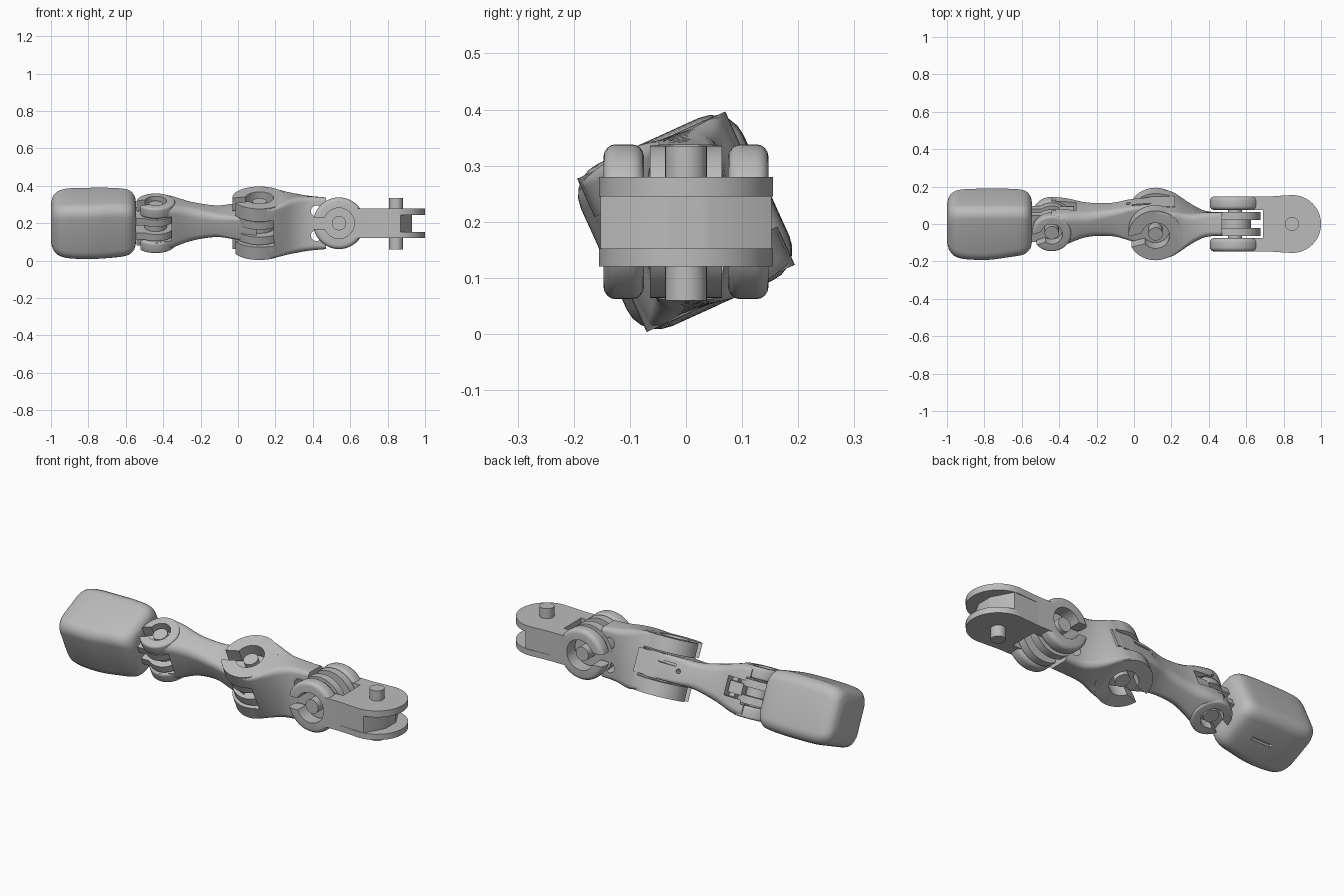
import bpy, bmesh, math
from mathutils import Matrix, Vector

if "Cube" in bpy.data.objects:
    bpy.data.objects.remove(bpy.data.objects["Cube"])

grey = bpy.data.materials.new("plain_grey")
grey.use_nodes = True
grey.diffuse_color = (0.5, 0.5, 0.5, 1)
grey.node_tree.nodes["Principled BSDF"].inputs["Base Color"].default_value = (0.5, 0.5, 0.5, 1)

TILT = math.radians(24.4)
SIDE = math.pi / 2
made = []


def frame(angle):
    """Frame whose local z is the hinge axis, tilted about the finger's long axis."""
    return Matrix.Translation((0, 0, 0.2)) @ Matrix.Rotation(angle, 4, 'X')


def to_object(bm, name):
    bmesh.ops.recalc_face_normals(bm, faces=bm.faces)
    mesh = bpy.data.meshes.new(name)
    bm.to_mesh(mesh)
    bm.free()
    mesh.materials.append(grey)
    obj = bpy.data.objects.new(name, mesh)
    bpy.context.collection.objects.link(obj)
    return obj


def box(lo, hi, name="box", bevel=0):
    bm = bmesh.new()
    bmesh.ops.create_cube(bm, size=1)
    for v in bm.verts:
        v.co = [lo[i] if v.co[i] < 0 else hi[i] for i in range(3)]
    if bevel:
        bmesh.ops.bevel(bm, geom=bm.edges[:], offset=bevel, segments=4, profile=0.5, affect='EDGES')
    return to_object(bm, name)


def disc(x, r, z0, z1, name="disc", y=0, bevel=0, turn=None):
    bm = bmesh.new()
    bmesh.ops.create_cone(bm, cap_ends=True, segments=48, radius1=r, radius2=r, depth=z1 - z0)
    if bevel:
        rims = [e for e in bm.edges if abs(e.verts[0].co.z - e.verts[1].co.z) < 1e-4]
        bmesh.ops.bevel(bm, geom=rims, offset=bevel, segments=4, profile=0.5, affect='EDGES')
    bm.transform(Matrix.Translation((0, 0, (z0 + z1) / 2)))
    if turn:
        bm.transform(turn)
    bm.transform(Matrix.Translation((x, y, 0)))
    return to_object(bm, name)


def prism(points, z0, z1, name="prism"):
    bm = bmesh.new()
    face = bm.faces.new([bm.verts.new((x, y, z0)) for x, y in points])
    top = bmesh.ops.extrude_face_region(bm, geom=[face])["geom"]
    bmesh.ops.translate(bm, vec=(0, 0, z1 - z0), verts=[v for v in top if isinstance(v, bmesh.types.BMVert)])
    return to_object(bm, name)


def loft(stations, name, steps=5):
    """Rounded-rectangle sections (x, y0, y1, half height, corner radius, twist) joined smoothly."""
    P = [Vector(s) for s in stations]
    rows = []
    for i in range(len(P) - 1):
        a, b, c, d = P[max(i - 1, 0)], P[i], P[i + 1], P[min(i + 2, len(P) - 1)]
        for k in range(steps):
            t = k / steps
            rows.append(0.5 * (2 * b + (c - a) * t + (2 * a - 5 * b + 4 * c - d) * t * t
                               + (3 * b - a - 3 * c + d) * t ** 3))
    rows.append(P[-1])
    bm = bmesh.new()
    rings = []
    for x, y0, y1, h, r, twist in rows:
        r = min(r, 0.48 * (y1 - y0), 0.95 * h)
        rot = Matrix.Rotation(twist, 3, 'X')
        ring = []
        for q, (cy, cz) in enumerate([(y1 - r, h - r), (y0 + r, h - r), (y0 + r, r - h), (y1 - r, r - h)]):
            for k in range(6):
                a = (q + k / 5) * math.pi / 2
                ring.append(bm.verts.new(rot @ Vector((x, cy + r * math.cos(a), cz + r * math.sin(a)))))
        rings.append(ring)
    for A, B in zip(rings, rings[1:]):
        for i in range(len(A)):
            j = (i + 1) % len(A)
            bm.faces.new((A[i], A[j], B[j], B[i]))
    bm.faces.new(rings[0])
    bm.faces.new(rings[-1])
    return to_object(bm, name)


def combine(obj, other, op='DIFFERENCE'):
    mod = obj.modifiers.new("combine", 'BOOLEAN')
    mod.operation, mod.solver, mod.object = op, 'EXACT', other
    deps = bpy.context.evaluated_depsgraph_get()
    deps.update()
    mesh = bpy.data.meshes.new_from_object(obj.evaluated_get(deps))
    obj.modifiers.clear()
    obj.data = mesh
    bpy.data.objects.remove(other)


def place(obj, angle):
    obj.matrix_world = frame(angle)
    made.append(obj)


def fork(body, x, r, inner, outer, hole, mouth, bevel=0):
    """Adds two open-hook hinge cheeks to a body and clears the gap between them."""
    for s in (-1, 1):
        z0, z1 = sorted((s * inner, s * outer))
        combine(body, disc(x, r, z0, z1, bevel=bevel), 'UNION')
    combine(body, disc(x, r + 0.008, -inner, inner))
    combine(body, disc(x, hole, -0.3, 0.3))
    slot = box((0, -0.032, -0.3), (r * 1.3, 0.032, 0.3))
    slot.data.transform(Matrix.Translation((x, 0, 0)) @ Matrix.Rotation(mouth, 4, 'Z'))
    combine(body, slot)


def tongue(name, x, r, half, reach, angle, pin):
    """Twin hinge plates on a smaller core, with the hinge pin."""
    for side, s in (("lower", -1), ("upper", 1)):
        z0, z1 = sorted((s * 0.022, s * half))
        plate = disc(x, r, z0, z1, f"{name}_{side}_plate")
        combine(plate, box((min(x, reach), -r * 0.8, z0), (max(x, reach), r * 0.8, z1)), 'UNION')
        place(plate, angle)
    place(disc(x, r * 0.62, -0.022, 0.022, name + "_core"), angle)
    place(disc(x, 0.038, -pin, pin, name + "_pin"), angle)


# Knuckle: hooks on a sideways hinge, joined to the mounting block
arms = box((0.6, -0.08, -0.147), (0.72, 0.08, 0.147), "knuckle_hooks")
fork(arms, 0.54, 0.138, 0.075, 0.147, 0.082, math.pi, 0.022)
combine(arms, box((0.4, -0.2, -0.075), (0.69, 0.2, 0.075)))
place(arms, SIDE)

for name, z0, z1 in (("knuckle_bottom_plate", -0.08, -0.048), ("knuckle_top_plate", 0.045, 0.08)):
    plate = disc(0.845, 0.155, z0, z1, name)
    combine(plate, prism([(0.69, -0.145), (0.845, -0.155), (0.845, 0.155), (0.69, 0.145)], z0, z1), 'UNION')
    place(plate, 0)
core = prism([(0.69, -0.145), (0.87, -0.152), (0.93, -0.045), (0.93, 0.042), (0.87, 0.152), (0.69, 0.145)],
             -0.048, 0.045, "knuckle_core")
along = Matrix.Rotation(SIDE, 4, 'Y')
for y in (-0.018, 0.016):
    for z in (-0.034, 0, 0.033):
        bore = disc(0.9, 0.012, -0.08, 0.08, y=y, turn=along)
        bore.data.transform(Matrix.Translation((0, 0, z)))
        combine(core, bore)
place(core, 0)
place(disc(0.845, 0.037, -0.14, 0.135, "mount_pin"), 0)

# Inner link: twists from the tilted hook hinge to the sideways tongue
inner = loft([(0.115, -0.143, 0.143, 0.15, 0.012, 0), (0.2, -0.13, 0.13, 0.15, 0.02, 0),
              (0.3, -0.085, 0.085, 0.152, 0.035, -TILT * 0.45), (0.38, -0.066, 0.066, 0.145, 0.03, -TILT * 0.9),
              (0.47, -0.062, 0.062, 0.138, 0.02, -TILT)], "inner_link")
fork(inner, 0.115, 0.145, 0.075, 0.15, 0.075, math.radians(195))
for z in (-0.065, 0.065):
    hole = disc(0.42, 0.03, -0.3, 0.3, y=z, turn=None)
    hole.data.transform(Matrix.Rotation(SIDE - TILT, 4, 'X'))
    combine(inner, hole)
combine(inner, disc(0.54, 0.082, -0.3, 0.3, turn=Matrix.Rotation(SIDE - TILT, 4, 'X')))
place(inner, TILT)
tongue("inner_link_hinge", 0.54, 0.136, 0.064, 0.47, SIDE, 0.13)

# Outer link: slim neck between two tilted hinges
outer = loft([(-0.44, -0.1, 0.11, 0.132, 0.03, 0), (-0.36, -0.075, 0.108, 0.127, 0.04, 0),
              (-0.25, -0.048, 0.098, 0.098, 0.045, 0), (-0.12, -0.052, 0.105, 0.07, 0.035, 0),
              (-0.02, -0.075, 0.122, 0.067, 0.02, 0), (0.1, -0.11, 0.132, 0.066, 0.01, 0)], "outer_link")
fork(outer, -0.44, 0.104, 0.07, 0.132, 0.058, math.radians(200), 0.012)
combine(outer, box((-0.6, 0.055, -0.05), (-0.31, 0.2, 0.05)))
combine(outer, box((-0.01, 0.11, 0.02), (0.09, 0.2, 0.032)))
combine(outer, disc(-0.03, 0.012, -0.05, 0.05, y=0.11, turn=Matrix.Rotation(SIDE, 4, 'X')))
place(outer, TILT)
place(box((-0.4, 0.05, -0.03), (-0.32, 0.09, 0.03), "tendon_anchor"), TILT)
tongue("outer_link_hinge", 0.115, 0.132, 0.067, 0.05, TILT, 0.13)
place(box((0.1, 0.09, -0.062), (0.22, 0.132, 0.062), "outer_link_heel"), TILT)

# Fingertip: soft padded block with a tongue into the outer hinge
tip = loft([(-1, -0.085, 0.1, 0.095, 0.06, 0), (-0.985, -0.122, 0.132, 0.128, 0.06, 0),
            (-0.95, -0.148, 0.15, 0.148, 0.06, 0), (-0.89, -0.158, 0.156, 0.157, 0.06, 0),
            (-0.78, -0.16, 0.157, 0.159, 0.06, 0), (-0.67, -0.145, 0.157, 0.158, 0.06, 0),
            (-0.59, -0.132, 0.152, 0.15, 0.06, 0), (-0.555, -0.108, 0.13, 0.127, 0.06, 0),
            (-0.545, -0.08, 0.1, 0.095, 0.06, 0)], "fingertip", 4)
combine(tip, box((-0.8, -0.008, -0.2), (-0.68, 0.008, -0.14)))
place(tip, TILT)
tongue("fingertip_hinge", -0.44, 0.096, 0.062, -0.58, TILT, 0.115)

bpy.ops.object.select_all(action='DESELECT')
for obj in made:
    obj.select_set(True)
bpy.context.view_layer.objects.active = made[0]
bpy.ops.object.shade_smooth_by_angle(angle=math.radians(32))
